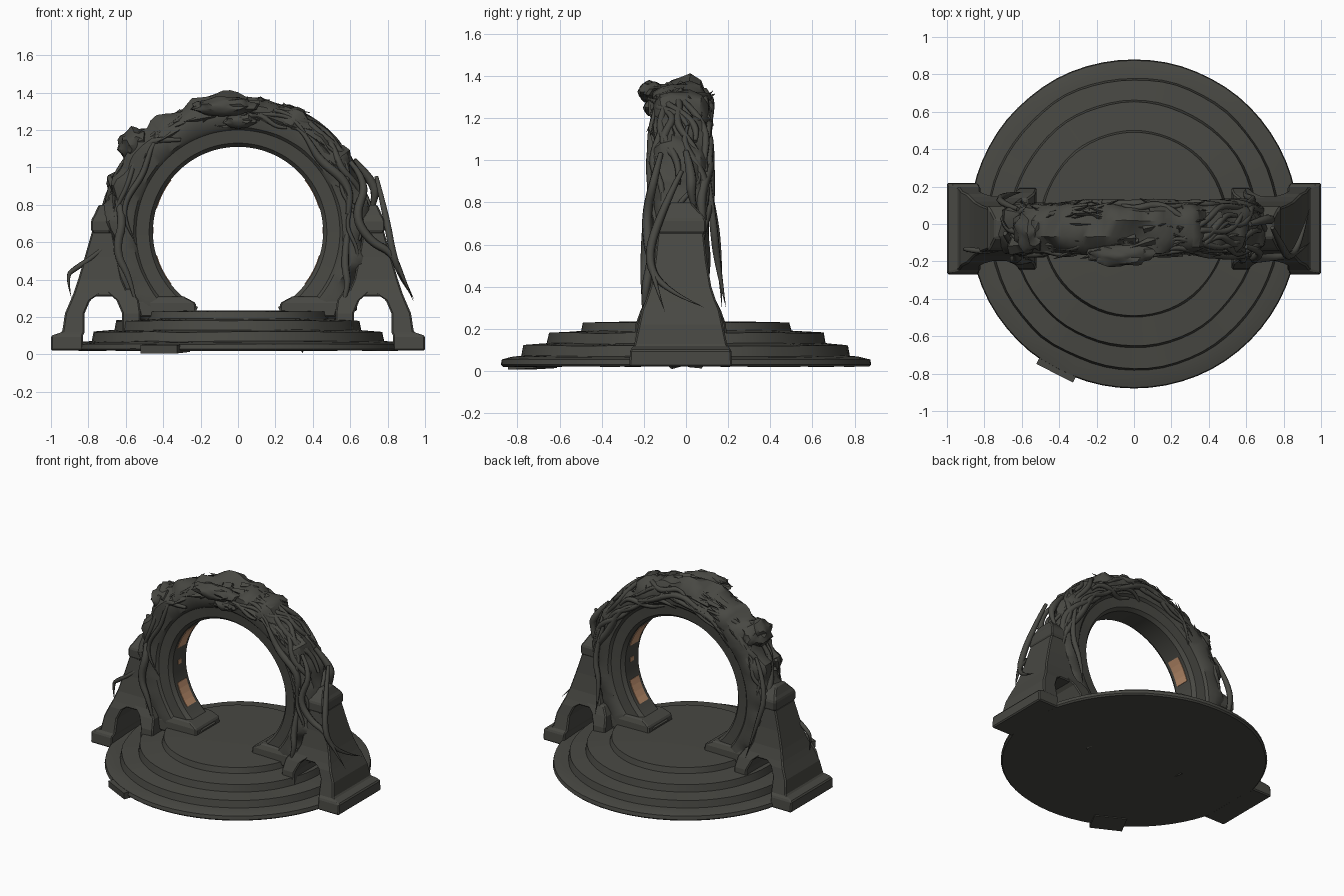
import bpy, bmesh, math, random
from math import sin, cos, pi, radians
from mathutils import Vector, Matrix, noise

random.seed(7)
if "Cube" in bpy.data.objects:
    bpy.data.objects.remove(bpy.data.objects["Cube"])

YC = -0.025      # arch depth centre
ZC = 0.655       # arch centre height


def material(name, rgb):
    m = bpy.data.materials.new(name)
    m.use_nodes = True
    m.diffuse_color = (*rgb, 1)
    m.node_tree.nodes["Principled BSDF"].inputs["Base Color"].default_value = (*rgb, 1)
    return m


STONE = material("dark stone", (0.065, 0.065, 0.056))
GLOW = material("tan panel", (0.5, 0.27, 0.15))


def finish(bm, name, mat=STONE, smooth=None):
    bmesh.ops.recalc_face_normals(bm, faces=bm.faces)
    me = bpy.data.meshes.new(name)
    bm.to_mesh(me)
    bm.free()
    me.materials.append(mat)
    ob = bpy.data.objects.new(name, me)
    bpy.context.collection.objects.link(ob)
    if smooth:
        bpy.ops.object.select_all(action='DESELECT')
        ob.select_set(True)
        bpy.context.view_layer.objects.active = ob
        bpy.ops.object.shade_smooth_by_angle(angle=radians(smooth))
    return ob


def bridge(bm, rings, close=True):
    """Skin consecutive vertex loops and cap both ends."""
    n = len(rings[0])
    for a, b in zip(rings, rings[1:]):
        for i in range(n):
            bm.faces.new((a[i], a[(i + 1) % n], b[(i + 1) % n], b[i]))
    if close:
        bm.faces.new(rings[0])
        bm.faces.new(rings[-1])


def loft(name, sections, side=1, bevel=0.008):
    """Stack of rectangles (z, x0, x1, half depth), mirrored by side."""
    bm = bmesh.new()
    rings = []
    for z, x0, x1, h in sections:
        rings.append([bm.verts.new((side * x, YC + y, z))
                      for x, y in ((x0, -h), (x1, -h), (x1, h), (x0, h))])
    bridge(bm, rings)
    ob = finish(bm, name)
    mod = ob.modifiers.new("worn edges", 'BEVEL')
    mod.width = bevel
    return ob


def on_arch(t, r, y):
    return Vector((r * cos(t), YC + y, ZC + r * sin(t)))


# Stepped round platform with slightly uneven treads
bm = bmesh.new()
steps = [(0.87, 0.02), (0.88, 0.03), (0.875, 0.055), (0.83, 0.066), (0.78, 0.07),
         (0.77, 0.12), (0.66, 0.13), (0.65, 0.18), (0.5, 0.19), (0.49, 0.23), (0.25, 0.235)]
rings = []
for r, z in steps:
    loop = []
    for i in range(64):
        a = 2 * pi * i / 64
        p = Vector((r * cos(a), r * sin(a), z))
        wear = noise.noise(p * 4) * (0.012 if 0.06 < z < 0.2 else 0.003)
        loop.append(bm.verts.new((p.x * (1 + wear), p.y * (1 + wear), z + wear * 0.5)))
    rings.append(loop)
bridge(bm, rings)
finish(bm, "stepped_platform", smooth=30)

# Broken slab slipping off the front edge
bm = bmesh.new()
bmesh.ops.create_cube(bm, size=1, matrix=Matrix.Translation((-0.39, -0.73, 0.032))
                      @ Matrix.Rotation(radians(-27), 4, 'Z')
                      @ Matrix.Rotation(radians(3), 4, 'X')
                      @ Matrix.Diagonal((0.22, 0.15, 0.045, 1)))
finish(bm, "broken_slab")

# Arch: a smooth inner band and a gnarled outer body
half = [(0.455, 0.075), (0.475, 0.1), (0.545, 0.108), (0.56, 0.125), (0.61, 0.135),
        (0.66, 0.125), (0.695, 0.09), (0.71, 0.04)]
profile = half + [(r, -y) for r, y in reversed(half)]
bm = bmesh.new()
rings = []
for i in range(97):
    t = radians(-62 + 304 * i / 96)
    loop = []
    for r, y in profile:
        rough = max(0, r - 0.55) * 0.45
        n = noise.noise(on_arch(t, r, y) * 9) * rough
        swell = rough * 0.35 * max(0, cos(t - radians(138))) ** 4
        loop.append(bm.verts.new(on_arch(t, r + n + swell, y * (1 + n * 3))))
    rings.append(loop)
bridge(bm, rings)
finish(bm, "arch_ring", smooth=35)

# Tan panels set on the inner face of the arch
bm = bmesh.new()
for mid, span, w in ((27, 11, 0.05), (-27, 11, 0.05), (1, 2, 0.018)):
    for base in (0, 180):
        c = base + (mid if base == 0 else -mid)
        rings = []
        for k in range(5):
            t = radians(c - span + span * k / 2)
            rings.append([bm.verts.new(on_arch(t, r, y)) for r, y in
                          ((0.451, -w), (0.451, w), (0.457, w), (0.457, -w))])
        bridge(bm, rings)
finish(bm, "inner_panels", GLOW)

# Buttress pillars and arch feet on both sides
for side, word in ((1, "left"), (-1, "right")):
    loft(word + "_outer_leg", [(0.02, 0.83, 1.0, 0.245), (0.10, 0.83, 1.0, 0.24),
                               (0.12, 0.82, 0.94, 0.222), (0.22, 0.82, 0.925, 0.2),
                               (0.29, 0.79, 0.895, 0.185), (0.35, 0.7, 0.87, 0.16)], side)
    loft(word + "_inner_leg", [(0.06, 0.52, 0.62, 0.225), (0.22, 0.52, 0.62, 0.215),
                               (0.29, 0.53, 0.65, 0.19), (0.35, 0.57, 0.72, 0.16)], side)
    loft(word + "_pillar_shaft", [(0.31, 0.58, 0.885, 0.175), (0.4, 0.62, 0.855, 0.145),
                                  (0.52, 0.645, 0.82, 0.125), (0.66, 0.67, 0.78, 0.11)], side)
    loft(word + "_pillar_cap", [(0.645, 0.665, 0.775, 0.11), (0.665, 0.655, 0.785, 0.12),
                                (0.72, 0.655, 0.785, 0.12), (0.745, 0.675, 0.77, 0.1),
                                (0.8, 0.7, 0.745, 0.05)], side)
    loft(word + "_arch_foot", [(0.2, 0.22, 0.52, 0.14), (0.275, 0.225, 0.54, 0.135),
                               (0.31, 0.29, 0.54, 0.12)], side)


# Vines and roots: tapered tubes
def tubes(name, paths):
    cu = bpy.data.curves.new(name, 'CURVE')
    cu.dimensions = '3D'
    cu.bevel_depth = 1.0
    cu.bevel_resolution = 1
    cu.use_fill_caps = True
    cu.resolution_u = 5
    for pts, thick in paths:
        sp = cu.splines.new('NURBS')
        sp.points.add(len(pts) - 1)
        sp.use_endpoint_u = True
        sp.order_u = 3
        for i, (q, p) in enumerate(zip(sp.points, pts)):
            q.co = (*p, 1)
            q.radius = thick * (1 - 0.75 * abs(2 * i / (len(pts) - 1) - 0.8) ** 2)
    cu.materials.append(STONE)
    ob = bpy.data.objects.new(name, cu)
    bpy.context.collection.objects.link(ob)


paths = []
for k in range(34):
    start = radians(random.uniform(-15, 150))
    length = radians(random.uniform(35, 75))
    phi = random.uniform(-1.7, 1.7)
    drift = random.uniform(-1.6, 1.6)
    pts = []
    for i in range(11):
        f = i / 10
        p = phi + drift * f + 0.25 * sin(f * 9 + k)
        pts.append(on_arch(start + length * f, 0.61 + 0.105 * cos(p), 0.14 * sin(p)))
    paths.append((pts, random.uniform(0.012, 0.027)))
tubes("arch_vines", paths)

tubes("pillar_vines", [
    ([(0.6, -0.12, 1.03), (0.7, -0.15, 0.92), (0.62, -0.19, 0.74), (0.71, -0.18, 0.6),
      (0.82, -0.17, 0.55), (0.88, -0.15, 0.42), (0.94, -0.1, 0.28)], 0.025),
    ([(0.74, -0.02, 0.95), (0.79, -0.12, 0.75), (0.83, -0.19, 0.52),
      (0.89, -0.1, 0.38), (0.94, 0.09, 0.3)], 0.022),
    ([(0.62, 0, 1.04), (0.72, 0.03, 0.93), (0.74, 0.02, 0.84), (0.69, 0.06, 0.7)], 0.028),
    ([(-0.62, -0.1, 0.66), (-0.76, -0.15, 0.53), (-0.87, -0.14, 0.46),
      (-0.92, -0.13, 0.42), (-0.89, -0.15, 0.3)], 0.016),
    ([(-0.69, -0.05, 0.95), (-0.6, -0.18, 0.75), (-0.66, -0.19, 0.55),
      (-0.57, -0.2, 0.4), (-0.53, -0.2, 0.2)], 0.027),
    ([(-0.62, 0.08, 1.0), (-0.74, 0.12, 0.8), (-0.68, 0.16, 0.55), (-0.6, 0.17, 0.3)], 0.022),
    ([(0.58, 0.1, 0.95), (0.66, 0.13, 0.7), (0.58, 0.15, 0.5), (0.6, 0.19, 0.3)], 0.022),
    ([(0.6, -0.12, 0.75), (0.56, -0.17, 0.5), (0.6, -0.2, 0.35), (0.53, -0.2, 0.2)], 0.024)])

# Splintered bark flakes lying along the outside of the arch
bm = bmesh.new()
for k in range(110):
    t = radians(random.gauss(95, 38))
    phi = random.uniform(-1.5, 1.5)
    way = random.choice((-1, 1))
    tangent = Vector((-sin(t), 0, cos(t))) * way
    out = Vector((cos(t) * cos(phi), sin(phi), sin(t) * cos(phi)))
    aim = (tangent + out * random.uniform(-0.05, 0.22)
           + Vector((0, random.uniform(-0.3, 0.3), 0))).normalized()
    size = random.uniform(0.08, 0.18)
    place = on_arch(t, 0.605 + 0.1 * cos(phi), 0.13 * sin(phi)) + aim * size * 0.3
    bmesh.ops.create_cone(bm, cap_ends=True, segments=4, radius1=random.uniform(0.014, 0.03),
                          radius2=0.001, depth=size,
                          matrix=Matrix.Translation(place) @ aim.to_track_quat('Z', 'Y').to_matrix().to_4x4())
finish(bm, "bark_flakes")

# Knotted lumps at the crown and shoulder
for name, spot, scale in (("crown_knot", (-0.07, -0.165, 1.325), (0.17, 0.06, 0.05)),
                          ("front_knot", (0.01, -0.15, 1.25), (0.09, 0.05, 0.04)),
                          ("shoulder_knot", (-0.55, -0.03, 1.12), (0.09, 0.12, 0.09))):
    bm = bmesh.new()
    bmesh.ops.create_icosphere(bm, subdivisions=3, radius=1)
    for v in bm.verts:
        v.co *= 1 + 0.3 * noise.noise(v.co * 2.2)
        v.co = Vector(a * b for a, b in zip(v.co, scale)) + Vector(spot)
    finish(bm, name, smooth=35)
